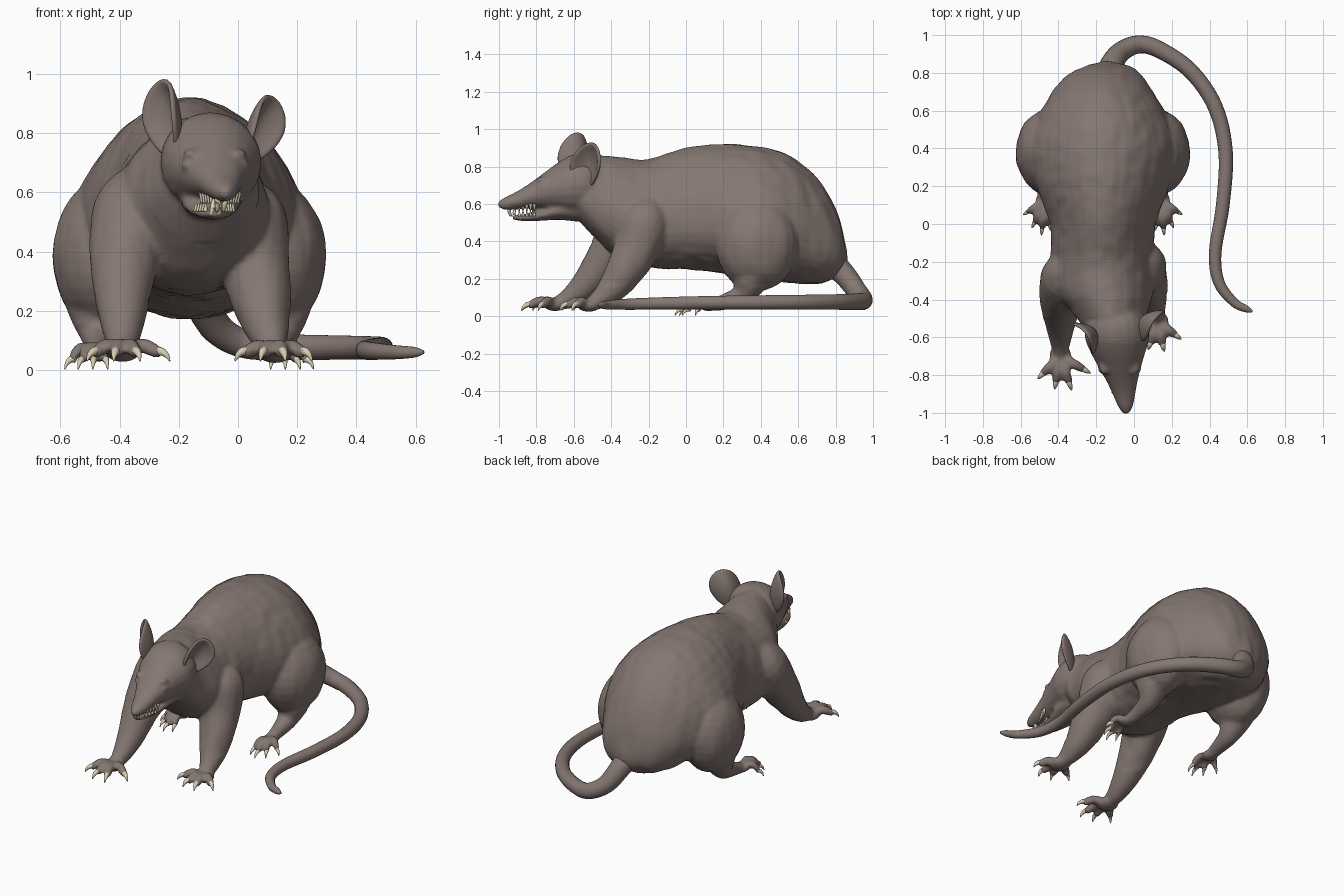
import bpy, bmesh, math
from mathutils import Vector, Matrix, noise

if "Cube" in bpy.data.objects:
    bpy.data.objects.remove(bpy.data.objects["Cube"])

CX = -0.165  # the body's own centre line


def material(name, rgb):
    m = bpy.data.materials.new(name)
    m.diffuse_color = (*rgb, 1)
    m.use_nodes = True
    m.node_tree.nodes["Principled BSDF"].inputs["Base Color"].default_value = m.diffuse_color
    return m


fur = material("grey brown fur", (0.235, 0.185, 0.168))
ivory = material("ivory", (0.68, 0.62, 0.44))


def spline(pts, steps):
    """Catmull-Rom through tuples of any length."""
    out = []
    for i in range(len(pts) - 1):
        a, b, c, d = (pts[max(i - 1, 0)], pts[i], pts[i + 1], pts[min(i + 2, len(pts) - 1)])
        for s in range(steps):
            t = s / steps
            out.append([0.5 * (2 * q + (r - p) * t + (2 * p - 5 * q + 4 * r - w) * t * t
                               + (3 * q - p - 3 * r + w) * t ** 3) for p, q, r, w in zip(a, b, c, d)])
    return out + [list(pts[-1])]


def tube(bm, pts, steps=4, sides=20, upright=False, pear=0.0):
    """Closed loft through (x, y, z, rx[, rz]); upright keeps rings in the xz plane."""
    st = spline([p if len(p) == 5 else (*p, p[3]) for p in pts], steps)
    rings = []
    for i, p in enumerate(st):
        c = Vector(p[:3])
        u, v = Vector((1, 0, 0)), Vector((0, 0, 1))
        if not upright:
            t = (Vector(st[min(i + 1, len(st) - 1)][:3]) - Vector(st[max(i - 1, 0)][:3])).normalized()
            u = t.cross(v).normalized()
            v = u.cross(t)
        ring = []
        for k in range(sides):
            a = 2 * math.pi * k / sides
            wide = 1 - pear * math.sin(a)
            ring.append(bm.verts.new(c + u * (max(p[3], 0.002) * math.cos(a) * wide)
                                     + v * (max(p[4], 0.002) * math.sin(a))))
        rings.append(ring)
    for a, b in zip(rings, rings[1:]):
        for k in range(sides):
            bm.faces.new((a[k], a[(k + 1) % sides], b[(k + 1) % sides], b[k]))
    bm.faces.new(rings[0])
    bm.faces.new(rings[-1][::-1])


def ball(bm, c, r):
    bmesh.ops.create_uvsphere(bm, u_segments=24, v_segments=14, radius=1,
                              matrix=Matrix.Translation(c) @ Matrix.Diagonal((*r, 1)))


def finish(bm, name, mat):
    bmesh.ops.recalc_face_normals(bm, faces=bm.faces)
    me = bpy.data.meshes.new(name)
    bm.to_mesh(me)
    bm.free()
    me.materials.append(mat)
    me.shade_smooth()
    ob = bpy.data.objects.new(name, me)
    bpy.context.collection.objects.link(ob)
    return ob


flesh, claws, teeth = bmesh.new(), bmesh.new(), bmesh.new()

# Trunk from rump to neck: y, x, z, half width, half height
trunk = [(.86, -.14, .32, .02, .03), (.83, -.145, .365, .13, .13), (.77, -.16, .415, .21, .225),
         (.68, CX, .465, .275, .295), (.55, CX, .52, .345, .34), (.40, CX, .55, .385, .355),
         (.20, CX, .575, .345, .345), (0, CX, .575, .275, .325), (-.20, CX, .55, .27, .29),
         (-.35, -.155, .575, .255, .275), (-.45, -.13, .62, .205, .24), (-.55, -.10, .67, .16, .185),
         (-.62, -.09, .69, .10, .12)]
tube(flesh, [(x, y, z, w, h) for y, x, z, w, h in trunk], sides=32, upright=True, pear=0.2)

# Head and muzzle
head = [(-.42, -.10, .70, .06, .07), (-.50, -.095, .705, .155, .155), (-.60, -.09, .70, .17, .165),
        (-.68, -.085, .69, .145, .135), (-.76, -.075, .668, .112, .098), (-.84, -.062, .642, .08, .066),
        (-.91, -.052, .617, .058, .047), (-.97, -.045, .602, .038, .033), (-1.005, -.042, .598, .014, .014)]
tube(flesh, [(x, y, z, w, h) for y, x, z, w, h in head], upright=True)
# Lower jaw
jaw = [(-.58, -.09, .575, .10, .07), (-.68, -.09, .565, .10, .05), (-.78, -.085, .538, .075, .028),
       (-.87, -.08, .527, .048, .019), (-.93, -.075, .53, .02, .012)]
tube(flesh, [(x, y, z, w, h) for y, x, z, w, h in jaw], upright=True)
# Brows, closed eyelids and nostrils
for s in (-1, 1):
    ball(flesh, (-.078 + s * .078, -.755, .728), (.03, .042, .02))
    ball(flesh, (-.076 + s * .092, -.765, .69), (.024, .03, .016))
    ball(flesh, (-.042 + s * .014, -.978, .607), (.014, .018, .012))

# Teeth: incisors, then small rows along both jaws
for s in (-1, 1):
    tube(teeth, [(-.055 + s * .013, -.94, .595, .011), (-.057 + s * .012, -.945, .56, .010),
                 (-.06 + s * .01, -.935, .535, .005)], sides=10)
    tube(teeth, [(-.077 + s * .011, -.915, .525, .009), (-.075 + s * .011, -.92, .55, .009),
                 (-.073 + s * .009, -.91, .578, .004)], sides=10)
    for i in range(5):
        y = -.81 - i * .02
        w = .062 - i * .008
        tube(teeth, [(-.08 + s * w, y, .535, .009), (-.079 + s * w, y - .002, .562, .003)], sides=8)
        tube(teeth, [(-.06 + s * w, y, .60, .010), (-.062 + s * w, y - .002, .562, .003)], sides=8)


def paw(palm, tips, r, floor):
    """Palm pad with fanned toes, each ending in a hooked claw."""
    p = Vector(palm)
    ball(flesh, palm, (r * 2.4, r * 2.5, r * 1.4))
    for x, y in tips:
        d = Vector((x, y, p.z)) - p
        at = lambda f, z: (*(p + d * f).xy, z)
        tube(flesh, [(*at(0, p.z), r), (*at(.4, p.z + .02), r * 1.05),
                     (*at(.62, p.z + .008), r), (*at(.8, floor + .025), r * .75)], sides=12)
        tube(claws, [(*at(.70, floor + .035), r * .6), (*at(.82, floor + .032), r * .55),
                     (*at(.93, floor + .02), r * .36), (*at(1, floor), .002)], sides=10)


# Front legs: the model's right one reaches further forward
tube(flesh, [(-.30, -.20, .64, .09), (-.345, -.28, .53, .145), (-.385, -.40, .35, .115),
             (-.39, -.52, .19, .082), (-.39, -.62, .10, .056), (-.39, -.70, .065, .035)])
paw((-.39, -.70, .062), [(-.51, -.82), (-.42, -.875), (-.33, -.88), (-.23, -.79)], .025, .03)
tube(flesh, [(-.03, -.18, .62, .09), (.015, -.22, .50, .15), (.06, -.28, .33, .118),
             (.09, -.37, .18, .088), (.11, -.45, .10, .058), (.125, -.52, .06, .035)])
paw((.125, -.52, .058), [(-.01, -.60), (.075, -.665), (.16, -.675), (.25, -.61)], .025, .03)

# Hind legs, mirrored about the body centre line
for s in (-1, 1):
    ball(flesh, (CX + s * .29, .38, .385), (.172, .225, .25))
    tube(flesh, [(CX + s * .31, .40, .33, .13), (CX + s * .31, .345, .20, .10),
                 (CX + s * .305, .30, .115, .062), (CX + s * .305, .22, .08, .045),
                 (CX + s * .31, .14, .06, .035)])
    paw((CX + s * .31, .12, .055), [(CX + s * dx, y) for dx, y in
        ((.42, .05), (.375, -.02), (.325, -.06), (.275, -.035))], .02, .003)

# Fuse the skin into one surface and add a slight hair ripple
body = finish(flesh, "body", fur)
rm = body.modifiers.new("fuse", 'REMESH')
rm.mode, rm.voxel_size, rm.use_smooth_shade = 'VOXEL', 0.011, True
sm = body.modifiers.new("soften", 'SMOOTH')
sm.factor, sm.iterations = 0.5, 5
fused = bpy.data.meshes.new_from_object(body.evaluated_get(bpy.context.evaluated_depsgraph_get()))
body.modifiers.clear()
body.data = fused
for v, n in [(v, v.normal.copy()) for v in fused.vertices]:
    if v.co.y > -.5 and v.co.z > .16:
        q = v.co
        v.co = q + n * 0.005 * noise.noise(Vector((q.x * 16, q.y * 14, q.z * 6)))
fused.shade_smooth()

finish(claws, "claws", ivory)
finish(teeth, "teeth", ivory)

# Tail
tail = bmesh.new()
path = [(-.14, .76, .30, .07), (-.12, .84, .23, .062), (-.07, .91, .14, .054), (.02, .95, .088, .048),
        (.13, .925, .078, .045), (.30, .81, .076, .042), (.43, .62, .075, .04), (.485, .38, .074, .038),
        (.47, .10, .072, .036), (.43, -.15, .068, .033), (.45, -.31, .064, .03), (.53, -.415, .06, .024),
        (.595, -.45, .06, .018), (.627, -.463, .06, .006)]
tube(tail, path, steps=6, sides=18)
finish(tail, "tail", fur)


def ear(name, c, u, v, w, h):
    """Cupped disc spanned by u (width) and v (height)."""
    u, v = Vector(u).normalized(), Vector(v).normalized()
    n = u.cross(v)
    if n.y > 0:
        n = -n
    bm = bmesh.new()
    mid = bm.verts.new(Vector(c) - n * .03)
    prev = None
    for j in range(1, 7):
        r = j / 6
        ring = []
        for k in range(28):
            a = 2 * math.pi * k / 28
            x, y = r * math.cos(a), r * math.sin(a)
            narrow = 1 + .18 * min(y, 0)  # slimmer towards the root
            ring.append(bm.verts.new(Vector(c) + u * (x * w * narrow) + v * (y * h)
                                     + n * (.045 * x * x - .03 * (1 - r * r))))
        for k in range(28):
            m = (k + 1) % 28
            bm.faces.new((mid, ring[k], ring[m]) if prev is None else (prev[k], ring[k], ring[m], prev[m]))
        prev = ring
    ob = finish(bm, name, fur)
    so = ob.modifiers.new("thickness", 'SOLIDIFY')
    so.thickness, so.offset = .018, 0
    sub = ob.modifiers.new("round", 'SUBSURF')
    sub.levels = sub.render_levels = 1


ear("right_ear", (-.235, -.585, .845), (.55, -.83, 0), (-.12, .02, 1), .095, .14)
ear("left_ear", (.07, -.52, .81), (.55, .83, 0), (.30, .08, 1), .095, .125)
